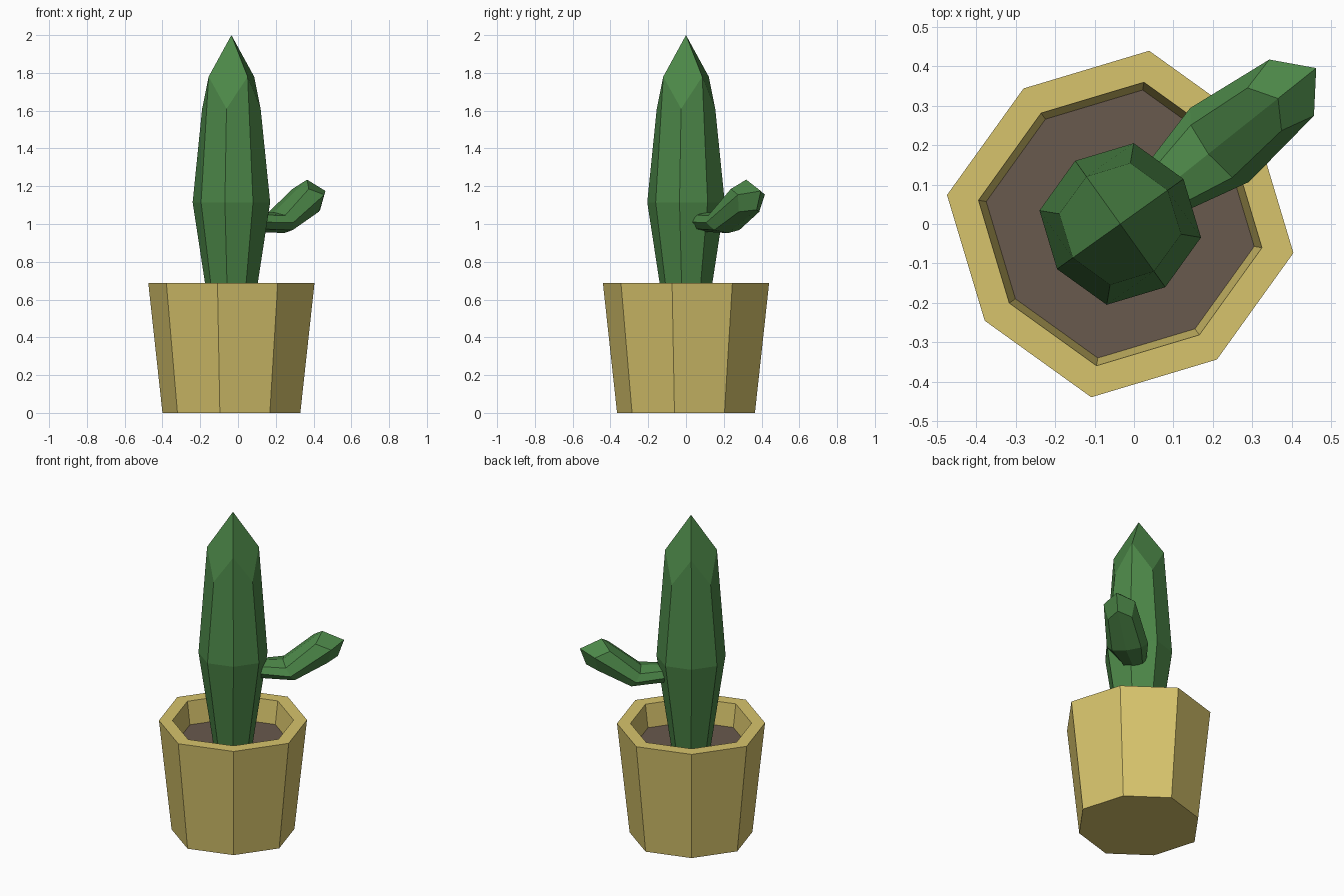
import bpy, bmesh, math
from mathutils import Vector

if "Cube" in bpy.data.objects:
    bpy.data.objects.remove(bpy.data.objects["Cube"])

CX = -0.035                 # plant and pot axis
TURN = math.radians(80.5)   # angle of the first corner


def material(name, rgb):
    m = bpy.data.materials.new(name)
    m.diffuse_color = (*rgb, 1)
    m.use_nodes = True
    m.node_tree.nodes["Principled BSDF"].inputs["Base Color"].default_value = m.diffuse_color
    return m


OCHRE = material("ochre clay", (0.68, 0.55, 0.15))
GREEN = material("cactus green", (0.072, 0.24, 0.064))
BROWN = material("soil brown", (0.14, 0.10, 0.075))


def ring(ra, rb, za, zb):
    """Eight corners round the axis, alternating between two radii and heights."""
    pts = []
    for i in range(8):
        a = TURN + i * math.pi / 4
        r, z = ((ra, za), (rb, zb))[i % 2]
        pts.append(Vector((CX + r * math.cos(a), r * math.sin(a), z)))
    return pts


def loft(name, rings, mat, tip=None, cap_end=False):
    """Skin eight-sided rings; a tip closes the end with four kite faces."""
    bm = bmesh.new()
    vs = [[bm.verts.new(p) for p in r] for r in rings]
    bm.faces.new(vs[0])
    for a, b in zip(vs, vs[1:]):
        for i in range(8):
            j = (i + 1) % 8
            bm.faces.new((a[i], a[j], b[j], b[i]))
    last = vs[-1]
    if tip is not None:
        t = bm.verts.new(tip)
        for i in range(1, 8, 2):    # odd corners reach furthest up
            bm.faces.new((last[i], last[(i + 1) % 8], last[(i + 2) % 8], t))
    elif cap_end:
        bm.faces.new(last)
    bmesh.ops.recalc_face_normals(bm, faces=bm.faces)
    me = bpy.data.meshes.new(name)
    bm.to_mesh(me)
    bm.free()
    me.materials.append(mat)
    ob = bpy.data.objects.new(name, me)
    bpy.context.collection.objects.link(ob)
    return ob


def level(r, z):
    return ring(r, r * 0.948, z, z)


# Pot: outer wall, flat rim, inner wall down to below the soil
loft("pot", [level(0.37, 0), level(0.446, 0.687), level(0.365, 0.687),
             level(0.343, 0.53)], OCHRE, cap_end=True)

# Soil disc
loft("soil", [level(0.343, 0.532), level(0.345, 0.545)], BROWN, cap_end=True)

# Main stem with pointed, zigzag crown
loft("stem", [level(0.118, 0.535), level(0.208, 1.115),
              ring(0.157, 0.148, 1.61, 1.78)], GREEN, tip=(CX, 0, 2.0))

# Side arm, laid out in its own upright plane (u outward, v sideways, z up)
HEADING = math.radians(38.5)
OUT = Vector((math.cos(HEADING), math.sin(HEADING), 0))
SIDE = Vector((-OUT.y, OUT.x, 0))


def arm_point(u, v, z):
    return Vector((CX, 0, z)) + OUT * u + SIDE * v


def arm_ring(u, z, up, width, push=0.0, odd_scale=1.0):
    """Octagon about (u, z); 'up' is its top spoke, odd corners are pushed along."""
    n = Vector(up).normalized()
    pts = []
    for i in range(8):
        a = math.pi / 4 + i * math.pi / 4
        s = odd_scale if i % 2 else 1.0
        k = push if i % 2 else 0.0
        c, h = math.cos(a) * width * s, math.sin(a) * s
        pts.append(arm_point(u + up[0] * h + n.y * k, c, z + up[1] * h - n.x * k))
    return pts


TILT = math.radians(29)
loft("side_arm", [
    arm_ring(0.06, 1.012, (0, 0.05), 0.055),
    arm_ring(0.322, 1.007, (-0.036, 0.055), 0.12),
    arm_ring(0.502, 1.125, (-0.098 * math.sin(TILT), 0.098 * math.cos(TILT)),
             0.098, push=0.062, odd_scale=0.93),
], GREEN, tip=arm_point(0.636, 0, 1.175))
